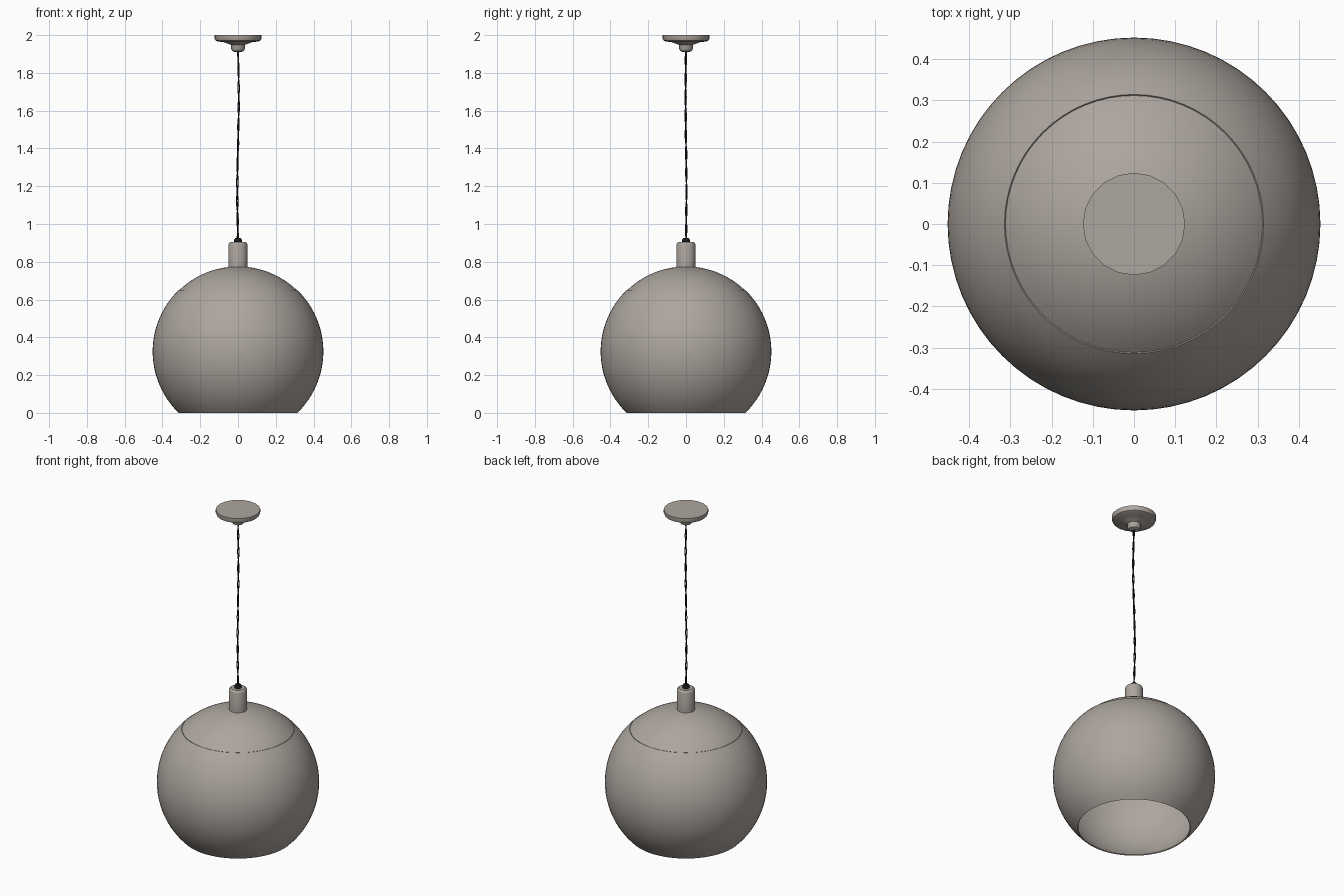
import bpy, bmesh
from math import sin, cos, pi, acos, radians
from mathutils import Vector

cube = bpy.data.objects.get("Cube")
if cube:
    bpy.data.objects.remove(cube, do_unlink=True)


def material(name, rgb):
    m = bpy.data.materials.new(name)
    m.use_nodes = True
    m.diffuse_color = (*rgb, 1)
    m.node_tree.nodes["Principled BSDF"].inputs["Base Color"].default_value = (*rgb, 1)
    return m


warm_grey = material("warm_grey", (0.42, 0.38, 0.345))
black = material("black", (0.01, 0.01, 0.01))


def lathe(name, profile, mat, sides, closed=False):
    """Spin a profile of (radius, height) points around the z axis."""
    bm = bmesh.new()
    verts = [bm.verts.new((r, 0, z)) for r, z in profile]
    pairs = list(zip(verts, verts[1:]))
    if closed:
        pairs.append((verts[-1], verts[0]))
    edges = [bm.edges.new(p) for p in pairs]
    bmesh.ops.spin(bm, geom=verts + edges, cent=(0, 0, 0), axis=(0, 0, 1),
                   angle=2 * pi, steps=sides, use_merge=False)
    bmesh.ops.remove_doubles(bm, verts=bm.verts, dist=0.0001)
    bmesh.ops.recalc_face_normals(bm, faces=bm.faces)
    mesh = bpy.data.meshes.new(name)
    bm.to_mesh(mesh)
    bm.free()
    mesh.materials.append(mat)
    ob = bpy.data.objects.new(name, mesh)
    bpy.context.collection.objects.link(ob)
    bpy.ops.object.select_all(action="DESELECT")
    ob.select_set(True)
    bpy.context.view_layer.objects.active = ob
    bpy.ops.object.shade_smooth_by_angle(angle=radians(35))
    return ob


# Globe shade: a thin open shell with a separate cap above the seam
CENTRE, RADIUS, WALL = 0.325, 0.452, 0.006
SEAM = acos(CENTRE / RADIUS)


def arc(radius, start, end, steps):
    angles = [start + (end - start) * i / steps for i in range(steps + 1)]
    return [(radius * sin(a), CENTRE + radius * cos(a)) for a in angles]


lathe("shade_body",
      arc(RADIUS, SEAM, pi - SEAM, 24) + arc(RADIUS - WALL, pi - SEAM, SEAM, 24),
      warm_grey, 64, closed=True)
lathe("shade_cap",
      arc(RADIUS - 0.002, 0, SEAM - 0.004, 12) + arc(RADIUS - WALL, SEAM, 0, 12),
      warm_grey, 64)

# Socket sleeve on top of the shade, with the cord grip
lathe("socket_sleeve",
      [(0, 0.772), (0.05, 0.772), (0.05, 0.892), (0.047, 0.9),
       (0.04, 0.905), (0, 0.905)], warm_grey, 32)
lathe("cord_grip",
      [(0, 0.9), (0.021, 0.9), (0.021, 0.915), (0.015, 0.925), (0, 0.925)],
      black, 16)

# Ceiling canopy with its cup
lathe("ceiling_canopy",
      [(0, 2), (0.124, 2), (0.124, 1.982), (0.12, 1.972), (0.108, 1.966),
       (0.075, 1.963), (0.055, 1.955), (0.037, 1.948), (0.036, 1.926),
       (0.03, 1.916), (0.018, 1.911), (0, 1.911)], warm_grey, 20)

# Slack cord of two loosely twisted strands
LOW, HIGH, STEPS = 0.92, 1.92, 60
for side, phase in (("first", 0), ("second", pi)):
    curve = bpy.data.curves.new(side + "_cord_strand", "CURVE")
    curve.dimensions = "3D"
    curve.bevel_depth = 0.0032
    curve.bevel_resolution = 1
    curve.use_fill_caps = True
    spline = curve.splines.new("POLY")
    spline.points.add(STEPS)
    for i, point in enumerate(spline.points):
        t = i / STEPS
        twist = phase + 10 * pi * t
        sway = 0.004 * sin(2 * pi * t)
        centre = Vector((-sway, sway * 0.6, LOW + (HIGH - LOW) * t))
        offset = Vector((cos(twist), sin(twist), 0)) * 0.0035
        point.co = (*(centre + offset), 1)
    curve.materials.append(black)
    strand = bpy.data.objects.new(side + "_cord_strand", curve)
    bpy.context.collection.objects.link(strand)
